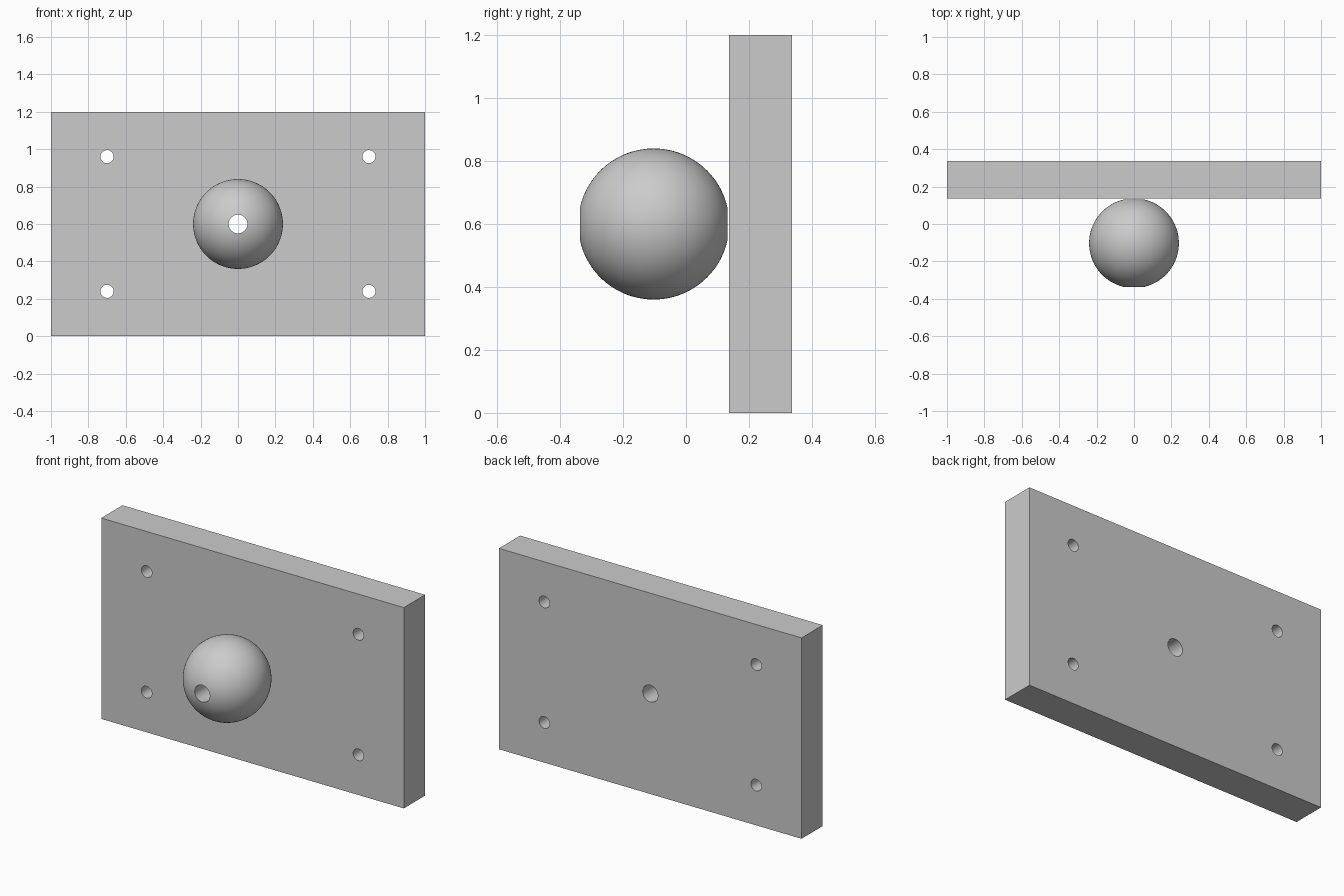
import bpy, bmesh, math
from mathutils import Matrix, Vector

if "Cube" in bpy.data.objects:
    bpy.data.objects.remove(bpy.data.objects["Cube"])

BALL_R, BORE_R, BOLT_R = 0.24, 0.05, 0.035
MID_Z = 0.6
HALF_BORE = math.sqrt(BALL_R ** 2 - BORE_R ** 2)
FACE_Y = (BALL_R + HALF_BORE - 0.2) / 2      # front face of the plate
BALL_Y = FACE_Y - BALL_R                     # ball just touches the plate


def finish(name, bm):
    bmesh.ops.recalc_face_normals(bm, faces=bm.faces)
    mesh = bpy.data.meshes.new(name)
    bm.to_mesh(mesh)
    bm.free()
    obj = bpy.data.objects.new(name, mesh)
    bpy.context.collection.objects.link(obj)
    return obj


def smooth(obj):
    bpy.ops.object.select_all(action='DESELECT')
    obj.select_set(True)
    bpy.context.view_layer.objects.active = obj
    bpy.ops.object.shade_smooth_by_angle(angle=math.radians(30))


# Plate
bm = bmesh.new()
bmesh.ops.create_cube(bm, size=1, matrix=Matrix.Translation((0, FACE_Y + 0.1, MID_Z))
                      @ Matrix.Diagonal((2, 0.2, 1.2, 1)))
plate = finish("back_plate", bm)

# Hole cutters: central bore and four bolt holes
holes = [(0, MID_Z, BORE_R)] + [(x, z, BOLT_R) for x in (-0.7, 0.7) for z in (0.24, 0.96)]
bm = bmesh.new()
for x, z, r in holes:
    bmesh.ops.create_cone(bm, cap_ends=True, segments=48, radius1=r, radius2=r, depth=0.4,
                          matrix=Matrix.Translation((x, FACE_Y + 0.1, z))
                          @ Matrix.Rotation(math.pi / 2, 4, 'X'))
cutter = finish("hole_cutter", bm)
cutter.hide_render = True

# Drill the plate and remove the cutter
mod = plate.modifiers.new("holes", 'BOOLEAN')
mod.operation, mod.solver, mod.object = 'DIFFERENCE', 'EXACT', cutter
bpy.context.view_layer.objects.active = plate
bpy.ops.object.modifier_apply(modifier=mod.name)
bpy.data.objects.remove(cutter)
smooth(plate)

# Bored ball: arc profile closed by the bore wall, spun about the y axis
start = math.asin(BORE_R / BALL_R)
N = 48
bm = bmesh.new()
verts = []
for i in range(N + 1):
    a = start + (math.pi - 2 * start) * i / N
    verts.append(bm.verts.new((BALL_R * math.sin(a), BALL_Y - BALL_R * math.cos(a), MID_Z)))
edges = [bm.edges.new((verts[i], verts[(i + 1) % (N + 1)])) for i in range(N + 1)]
bmesh.ops.spin(bm, geom=verts + edges, cent=Vector((0, BALL_Y, MID_Z)), axis=(0, 1, 0),
               angle=2 * math.pi, steps=96)
bmesh.ops.remove_doubles(bm, verts=bm.verts, dist=1e-5)
smooth(finish("bored_ball", bm))
